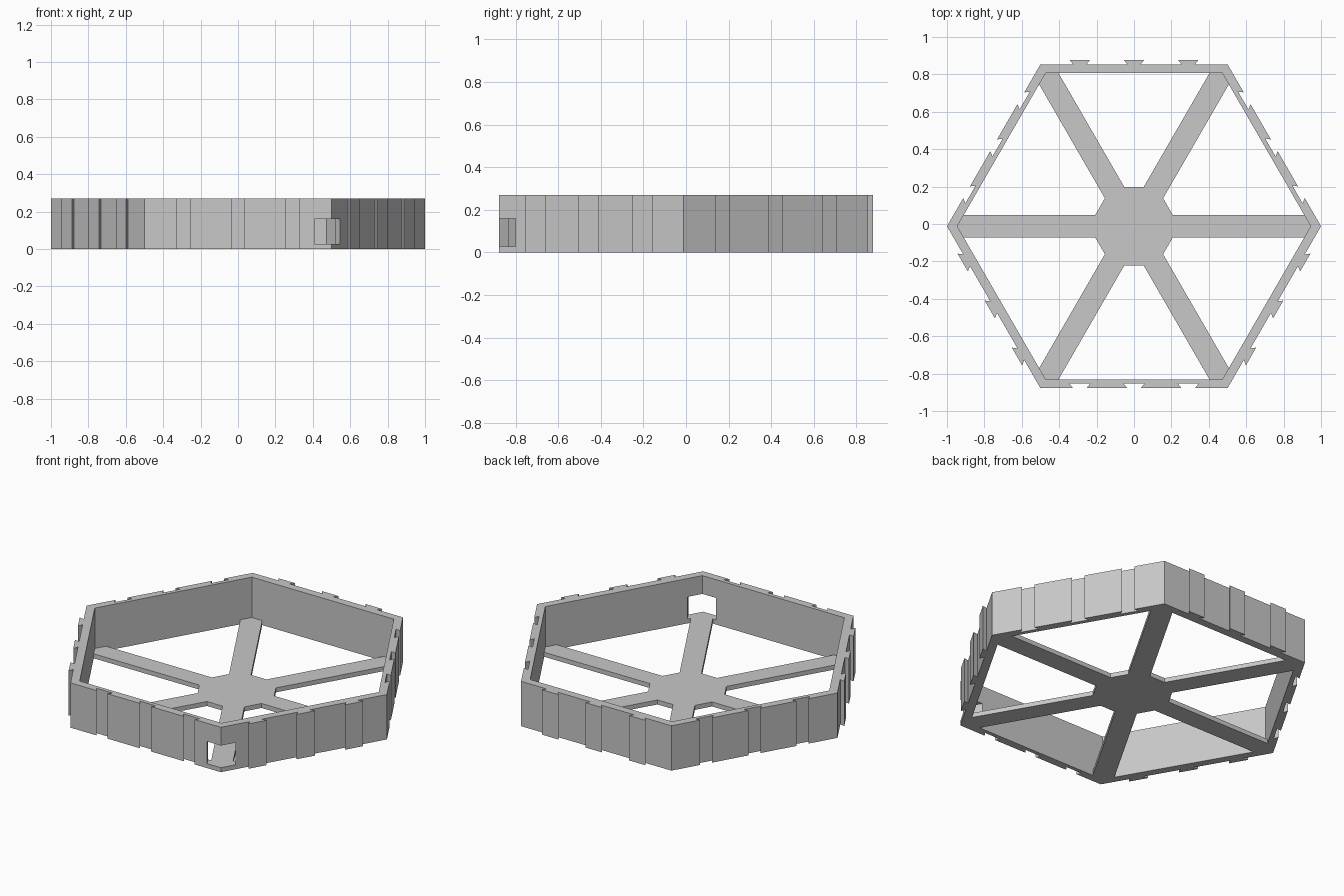
import bpy, bmesh
from math import cos, sin, pi, sqrt
from mathutils import Vector

if "Cube" in bpy.data.objects:
    bpy.data.objects.remove(bpy.data.objects["Cube"], do_unlink=True)

HEIGHT = 0.27        # wall height
FLOOR = 0.027        # spoke and hub thickness
OUTER = 1.0          # outer corner radius
INNER = 0.945        # inner corner radius
HUB = 0.242          # hub corner radius
SPOKE = 0.06         # half width of a spoke
DEPTH = 0.024        # dovetail depth
PITCH = 0.29         # dovetail spacing
NECK, HEAD = 0.036, 0.055   # dovetail half widths
CENTRE = Vector((0, -DEPTH / 2))

grey = bpy.data.materials.new("light grey")
grey.use_nodes = True
colour = (0.58, 0.58, 0.58, 1)
grey.diffuse_color = colour
grey.node_tree.nodes["Principled BSDF"].inputs["Base Color"].default_value = colour


def polar(radius, angle):
    return Vector((cos(angle), sin(angle))) * radius


def prism(name, outline, z0, z1):
    """Extrude a flat outline between two heights."""
    bm = bmesh.new()
    face = bm.faces.new([bm.verts.new((*(p + CENTRE), z0)) for p in outline])
    out = bmesh.ops.extrude_face_region(bm, geom=[face])
    top = [v for v in out["geom"] if isinstance(v, bmesh.types.BMVert)]
    bmesh.ops.translate(bm, verts=top, vec=(0, 0, z1 - z0))
    bmesh.ops.recalc_face_normals(bm, faces=bm.faces)
    mesh = bpy.data.meshes.new(name)
    bm.to_mesh(mesh)
    bm.free()
    mesh.materials.append(grey)
    obj = bpy.data.objects.new(name, mesh)
    bpy.context.collection.objects.link(obj)
    return obj


def cut(target, cutter):
    """Subtract a cutter, then remove it."""
    cutter.hide_render = True
    mod = target.modifiers.new("cut", "BOOLEAN")
    mod.operation = "DIFFERENCE"
    mod.solver = "EXACT"
    mod.object = cutter
    graph = bpy.context.evaluated_depsgraph_get()
    mesh = bpy.data.meshes.new_from_object(target.evaluated_get(graph))
    target.modifiers.clear()
    target.data = mesh
    bpy.data.objects.remove(cutter, do_unlink=True)


# Wall outline: sides alternate between dovetail sockets and tails
outline = []
for i in range(6):
    a, b = polar(OUTER, i * pi / 3), polar(OUTER, (i + 1) * pi / 3)
    along = (b - a).normalized()
    outward = polar(DEPTH if i % 2 else -DEPTH, (i + 0.5) * pi / 3)
    outline.append(a)
    for k in (-1, 0, 1):
        mid = (a + b) / 2 + along * PITCH * k
        outline += [mid - along * NECK, mid - along * HEAD + outward,
                    mid + along * HEAD + outward, mid + along * NECK]

wall = prism("hexagon_wall", outline, 0, HEIGHT)
cut(wall, prism("inner_cutter", [polar(INNER, i * pi / 3) for i in range(6)],
                -0.1, HEIGHT + 0.1))

# Cable opening through the front left corner
axis = polar(1, -pi / 3)
side = Vector((-axis.y, axis.x)) * 0.078
cut(wall, prism("opening_cutter",
                [axis * 0.8 - side, axis * 1.1 - side, axis * 1.1 + side, axis * 0.8 + side],
                FLOOR, 0.16))

# Hub with six spokes running to the inner corners
frame = []
for i in range(6):
    axis = polar(1, i * pi / 3)
    side = Vector((-axis.y, axis.x)) * SPOKE
    root = axis * (HUB - SPOKE / sqrt(3))
    end = axis * (INNER - SPOKE / sqrt(3))
    frame += [root - side, end - side, axis * INNER, end + side, root + side]
prism("hub_and_spokes", frame, 0, FLOOR)
